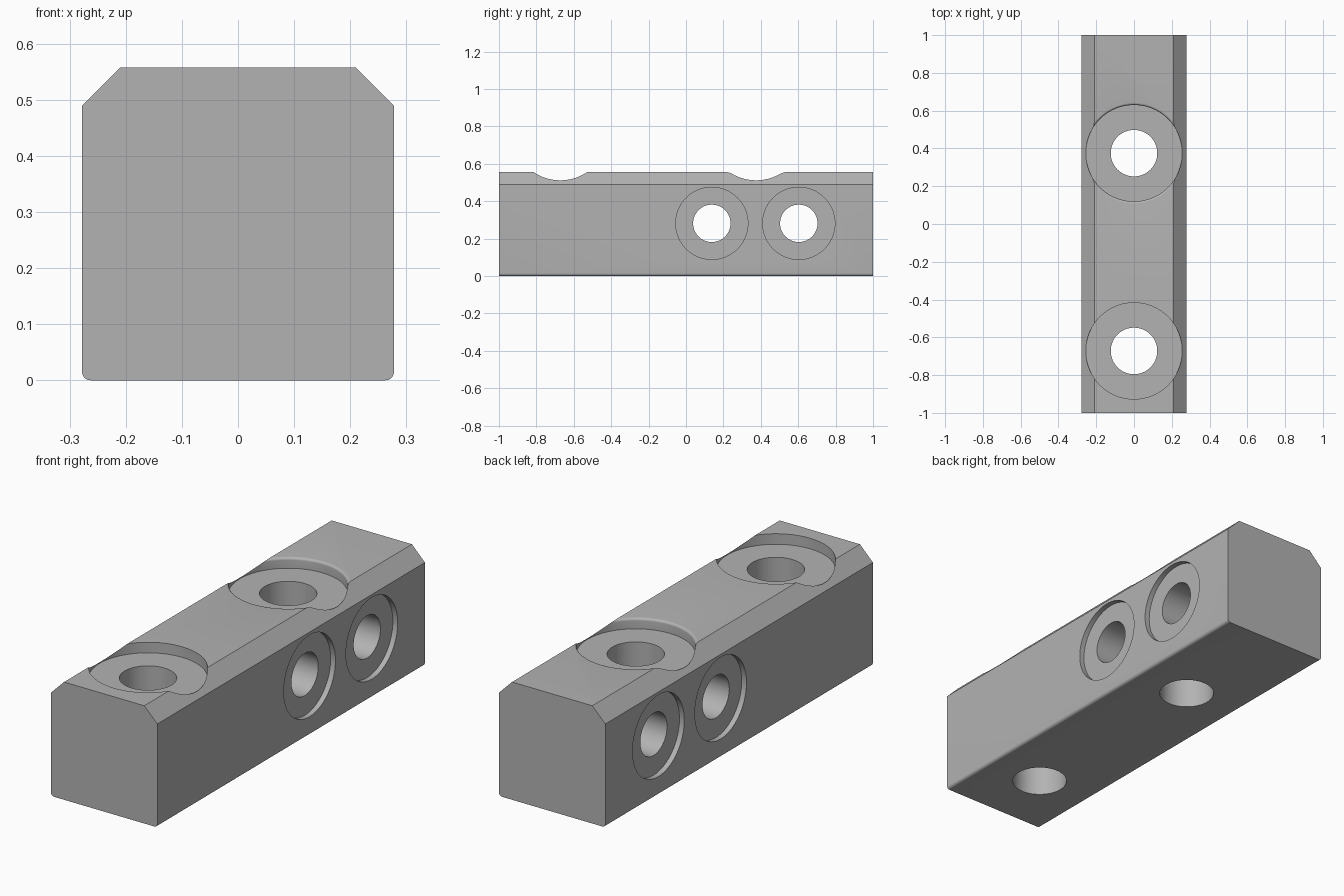
import bpy, bmesh
from math import sin, cos, pi, radians
from mathutils import Matrix

cube = bpy.data.objects.get("Cube")
if cube:
    bpy.data.objects.remove(cube, do_unlink=True)

# Single plain metal colour
grey = bpy.data.materials.new("machined_grey")
grey.use_nodes = True
colour = (0.45, 0.45, 0.45, 1)
grey.diffuse_color = colour
grey.node_tree.nodes["Principled BSDF"].inputs["Base Color"].default_value = colour

HALF, TOP, CHAMFER, ROUND = 0.278, 0.557, 0.068, 0.015


def add_object(name, bm):
    bmesh.ops.recalc_face_normals(bm, faces=bm.faces)
    mesh = bpy.data.meshes.new(name)
    bm.to_mesh(mesh)
    bm.free()
    mesh.materials.append(grey)
    obj = bpy.data.objects.new(name, mesh)
    bpy.context.collection.objects.link(obj)
    return obj


def lathe(name, profile, matrix, steps=96):
    """Revolve (radius, height) points, starting and ending on the axis."""
    bm = bmesh.new()
    verts = [bm.verts.new((r, 0, z)) for r, z in profile]
    edges = [bm.edges.new(pair) for pair in zip(verts, verts[1:])]
    bmesh.ops.spin(bm, geom=verts + edges, cent=(0, 0, 0), axis=(0, 0, 1),
                   angle=2 * pi, steps=steps, use_merge=True)
    bmesh.ops.remove_doubles(bm, verts=bm.verts, dist=1e-5)
    bmesh.ops.transform(bm, matrix=matrix, verts=bm.verts)
    obj = add_object(name, bm)
    obj.hide_render = True
    return obj


# Bar: chamfered top edges, softly rounded bottom edges
half = [(HALF - ROUND + ROUND * sin(a), ROUND - ROUND * cos(a))
        for a in (pi / 2 * i / 6 for i in range(7))]
half += [(HALF, TOP - CHAMFER), (HALF - CHAMFER, TOP)]
section = half + [(-x, z) for x, z in reversed(half)]
bm = bmesh.new()
face = bm.faces.new([bm.verts.new((x, -1, z)) for x, z in section])
ext = bmesh.ops.extrude_face_region(bm, geom=[face])
bmesh.ops.translate(bm, vec=(0, 2, 0),
                    verts=[v for v in ext["geom"] if isinstance(v, bmesh.types.BMVert)])
bar = add_object("bar", bm)

# Vertical counterbored holes; the rear one has a rounded rim
FLOOR, POCKET, BORE, RIM = 0.507, 0.255, 0.123, 0.012
stem = [(0, -0.1), (BORE, -0.1), (BORE, FLOOR), (POCKET, FLOOR)]
rim = [(POCKET + RIM - RIM * cos(a), TOP - RIM + RIM * sin(a))
       for a in (pi / 2 * i / 6 for i in range(7))]
sharp_cut = stem + [(POCKET, 0.7), (0, 0.7)]
round_cut = stem + rim + [(POCKET + RIM, 0.7), (0, 0.7)]
cutters = [lathe("front_hole_cutter", sharp_cut, Matrix.Translation((0, -0.672, 0))),
           lathe("rear_hole_cutter", round_cut, Matrix.Translation((0, 0.375, 0)))]

# Cross holes, counterbored on both sides
side = [(0.1, 0.253), (0.193, 0.253), (0.193, 0.4), (0, 0.4)]
side_cut = [(r, -z) for r, z in reversed(side)] + side
for y in (0.138, 0.603):
    place = Matrix.Translation((0, y, 0.282)) @ Matrix.Rotation(radians(90), 4, 'Y')
    cutters.append(lathe("cross_hole_cutter", side_cut, place))

# Cut the holes and shade
bpy.ops.object.select_all(action='DESELECT')
bpy.context.view_layer.objects.active = bar
bar.select_set(True)
for cutter in cutters:
    mod = bar.modifiers.new("hole", 'BOOLEAN')
    mod.operation = 'DIFFERENCE'
    mod.solver = 'EXACT'
    mod.object = cutter
    bpy.ops.object.modifier_apply(modifier=mod.name)
    bpy.data.objects.remove(cutter, do_unlink=True)
bpy.ops.object.shade_smooth_by_angle(angle=radians(30))
